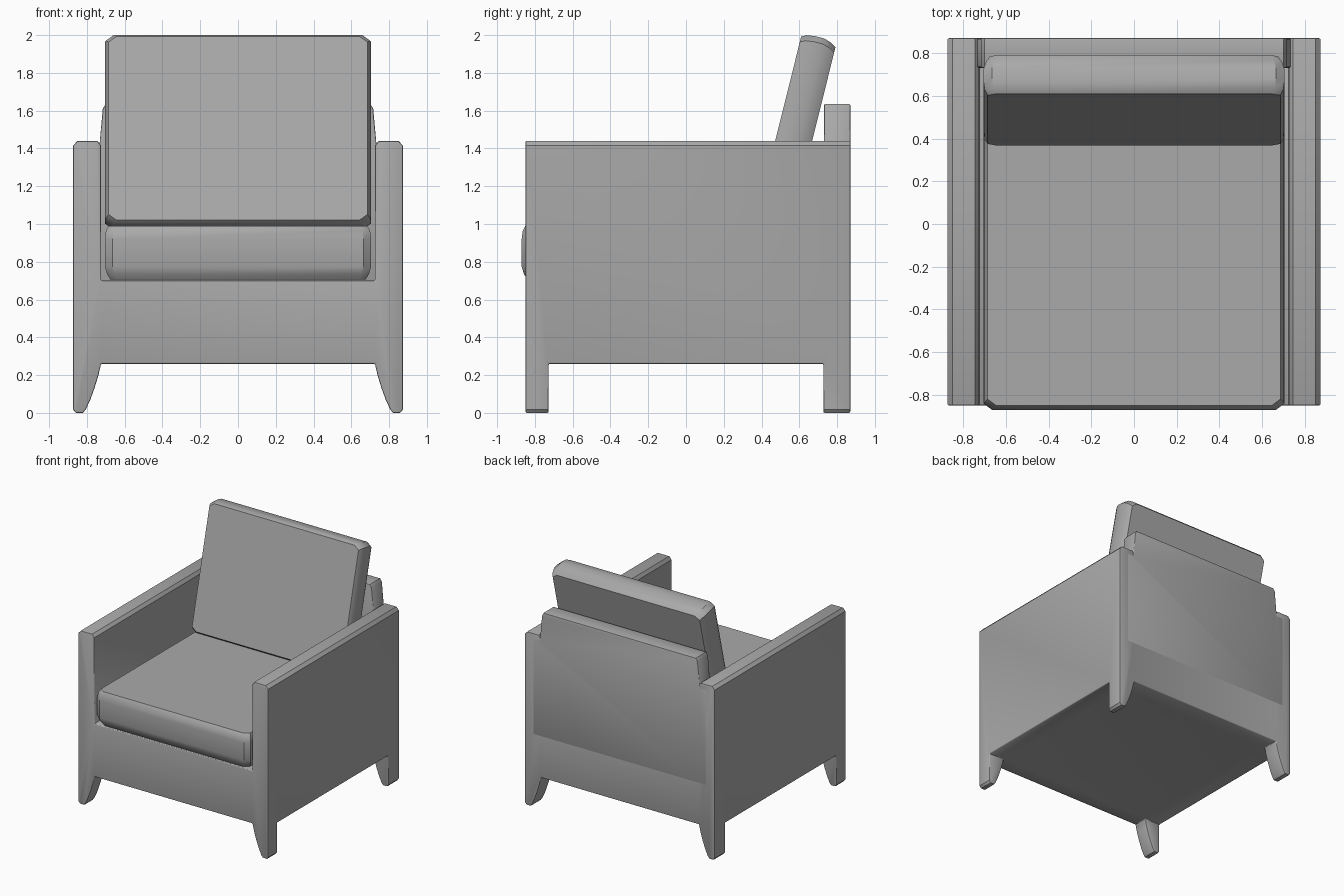
import bpy, bmesh
from math import radians

if "Cube" in bpy.data.objects:
    bpy.data.objects.remove(bpy.data.objects["Cube"], do_unlink=True)

GREY = (0.4, 0.4, 0.4, 1)
fabric = bpy.data.materials.new("grey fabric")
fabric.use_nodes = True
fabric.diffuse_color = GREY
fabric.node_tree.nodes["Principled BSDF"].inputs["Base Color"].default_value = GREY


def finish(bm, name):
    """Turn a bmesh into a linked, active object."""
    bmesh.ops.recalc_face_normals(bm, faces=bm.faces)
    mesh = bpy.data.meshes.new(name)
    bm.to_mesh(mesh)
    bm.free()
    mesh.materials.append(fabric)
    ob = bpy.data.objects.new(name, mesh)
    bpy.context.collection.objects.link(ob)
    return ob


def activate(ob):
    bpy.ops.object.select_all(action="DESELECT")
    ob.select_set(True)
    bpy.context.view_layer.objects.active = ob


def smooth(ob, angle=35):
    activate(ob)
    bpy.ops.object.shade_smooth_by_angle(angle=radians(angle))


def soften(ob, width):
    """Round the square edges only."""
    activate(ob)
    mod = ob.modifiers.new("soft_edges", "BEVEL")
    mod.width = width
    mod.segments = 2
    mod.limit_method = "ANGLE"
    mod.angle_limit = radians(60)
    bpy.ops.object.modifier_apply(modifier=mod.name)
    smooth(ob)


def extrude_profile(name, half, y0, y1):
    """Mirror a half outline in x and extrude it from y0 to y1."""
    outline = half + [(-x, z) for x, z in reversed(half)]
    bm = bmesh.new()
    front = bm.faces.new([bm.verts.new((x, y0, z)) for x, z in outline])
    new = bmesh.ops.extrude_face_region(bm, geom=[front], use_keep_orig=True)["geom"]
    moved = [v for v in new if isinstance(v, bmesh.types.BMVert)]
    bmesh.ops.translate(bm, verts=moved, vec=(0, y1 - y0, 0))
    return finish(bm, name)


def cushion(name, hx, hy, h, location, tilt=0):
    """Stack of cut-corner rings, drawn in towards the top and bottom."""
    bm = bmesh.new()
    rings = []
    for z, inset in [(0, .03), (.03, .012), (.07, 0), (h - .07, 0), (h - .025, .006), (h, .02)]:
        x, y = hx - inset, hy - inset
        a, b = x - .04, y - .03
        pts = [(x, -b), (x, b), (a, y), (-a, y), (-x, b), (-x, -b), (-a, -y), (a, -y)]
        rings.append([bm.verts.new((px, py, z)) for px, py in pts])
    for low, high in zip(rings, rings[1:]):
        for i in range(len(low)):
            j = (i + 1) % len(low)
            bm.faces.new((low[i], low[j], high[j], high[i]))
    bm.faces.new(rings[0])
    bm.faces.new(rings[-1])
    ob = finish(bm, name)
    ob.location = location
    ob.rotation_euler.x = radians(tilt)
    smooth(ob)


# Frame: arms, seat base and curved legs share one front outline
frame = extrude_profile("frame_with_legs", [
    (.725, .26), (.74, .195), (.76, .13), (.782, .07), (.805, .02), (.82, 0),
    (.858, 0), (.873, .018), (.873, 1.415), (.85, 1.44), (.745, 1.44),
    (.725, 1.415), (.725, .70)], -.85, .87)

# Clear the span between the front and back legs
bpy.ops.mesh.primitive_cube_add(size=1, location=(0, 0, .01))
cutter = bpy.context.object
cutter.name = "leg_gap_cutter"
cutter.hide_render = True
cutter.scale = (3, 1.454, .5)
activate(frame)
cut = frame.modifiers.new("leg_gap", "BOOLEAN")
cut.operation = "DIFFERENCE"
cut.solver = "EXACT"
cut.object = cutter
bpy.ops.object.modifier_apply(modifier=cut.name)
bpy.data.objects.remove(cutter, do_unlink=True)
soften(frame, .008)

# Back panel: buried in the arms, narrowing above them
back = extrude_profile("back_panel", [
    (.80, .6), (.80, 1.40), (.735, 1.40), (.716, 1.61), (.70, 1.635)], .73, .8705)
soften(back, .008)

# Cushions
cushion("seat_cushion", .705, .795, .285, (0, -.075, .705))
cushion("back_cushion", .705, .52, .19, (0, .673, 1.461), 76)
